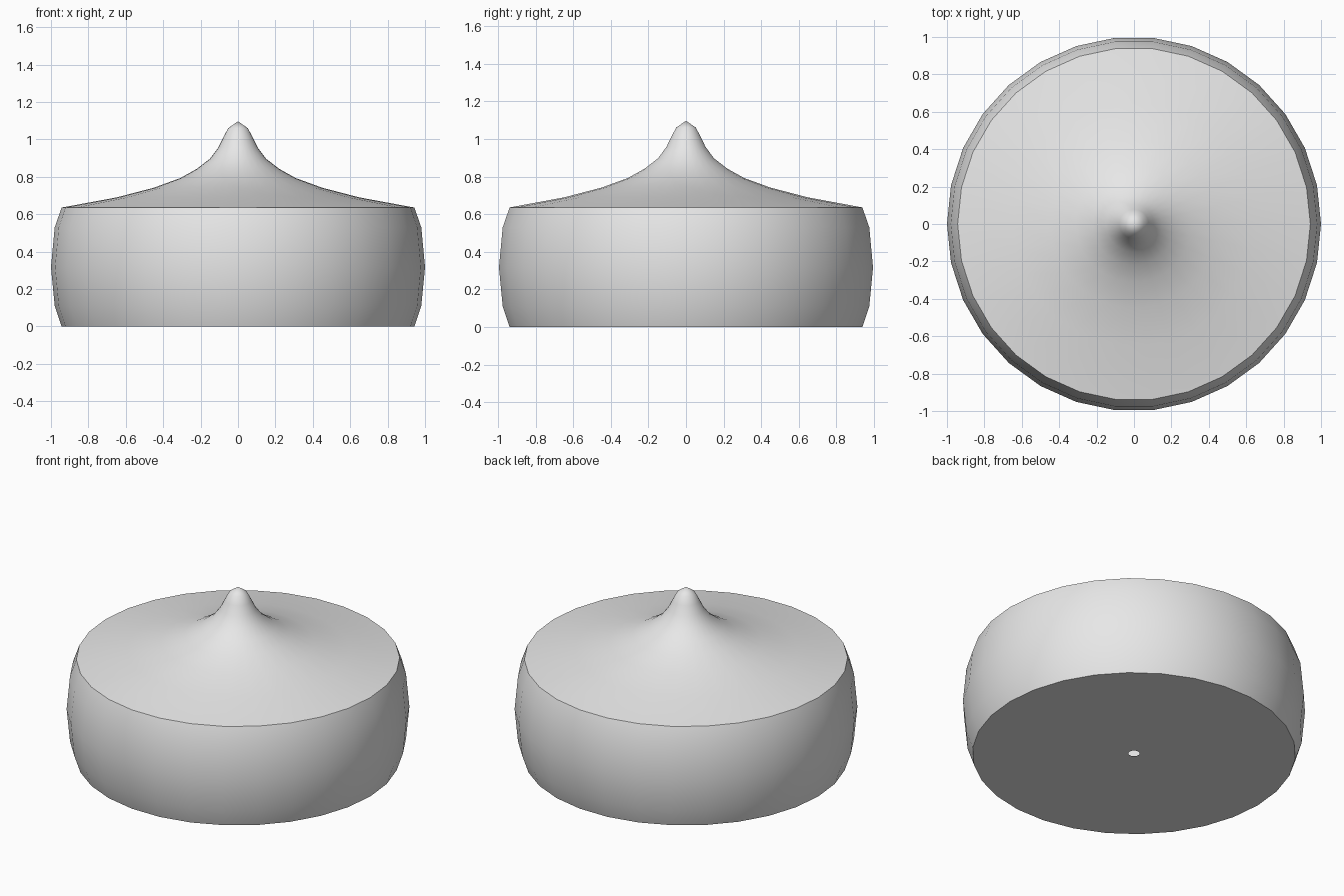
import bpy
import bmesh
from math import cos, sin, tau, radians

cube = bpy.data.objects.get("Cube")
if cube:
    bpy.data.objects.remove(cube, do_unlink=True)

SEGMENTS = 30

# Half outline (radius, height), from the small hole underneath up to the tip
outline = [
    (0.033, 0.0), (0.943, 0.0),                               # underside
    (0.98, 0.11), (1.0, 0.317), (0.98, 0.53), (0.943, 0.636),  # bulging wall
    (0.65, 0.69), (0.45, 0.742), (0.31, 0.793), (0.22, 0.843),  # sweeping roof
    (0.15, 0.897), (0.105, 0.957), (0.078, 1.012), (0.053, 1.06),
]
TIP = 1.097


def lathe(name, profile, tip_height):
    """Spin an outline around the z axis and close it with a pointed tip."""
    bm = bmesh.new()
    rings = []
    for radius, height in profile:
        rings.append([
            bm.verts.new((radius * cos(tau * i / SEGMENTS),
                          radius * sin(tau * i / SEGMENTS), height))
            for i in range(SEGMENTS)])
    tip = bm.verts.new((0, 0, tip_height))
    for i in range(SEGMENTS):
        j = (i + 1) % SEGMENTS
        for low, high in zip(rings, rings[1:]):
            bm.faces.new((low[i], low[j], high[j], high[i]))
        bm.faces.new((rings[-1][i], rings[-1][j], tip))
    mesh = bpy.data.meshes.new(name)
    bm.to_mesh(mesh)
    bm.free()
    obj = bpy.data.objects.new(name, mesh)
    bpy.context.collection.objects.link(obj)
    return obj


# Plain grey material
grey = bpy.data.materials.new("light_grey")
grey.use_nodes = True
colour = (0.8, 0.8, 0.8, 1.0)
grey.diffuse_color = colour
grey.node_tree.nodes["Principled BSDF"].inputs["Base Color"].default_value = colour

# Round body with its pointed roof
body = lathe("round_body", outline, TIP)
body.data.materials.append(grey)

# Smooth surfaces, crisp rims
bpy.ops.object.select_all(action='DESELECT')
body.select_set(True)
bpy.context.view_layer.objects.active = body
bpy.ops.object.shade_smooth_by_angle(angle=radians(45))
